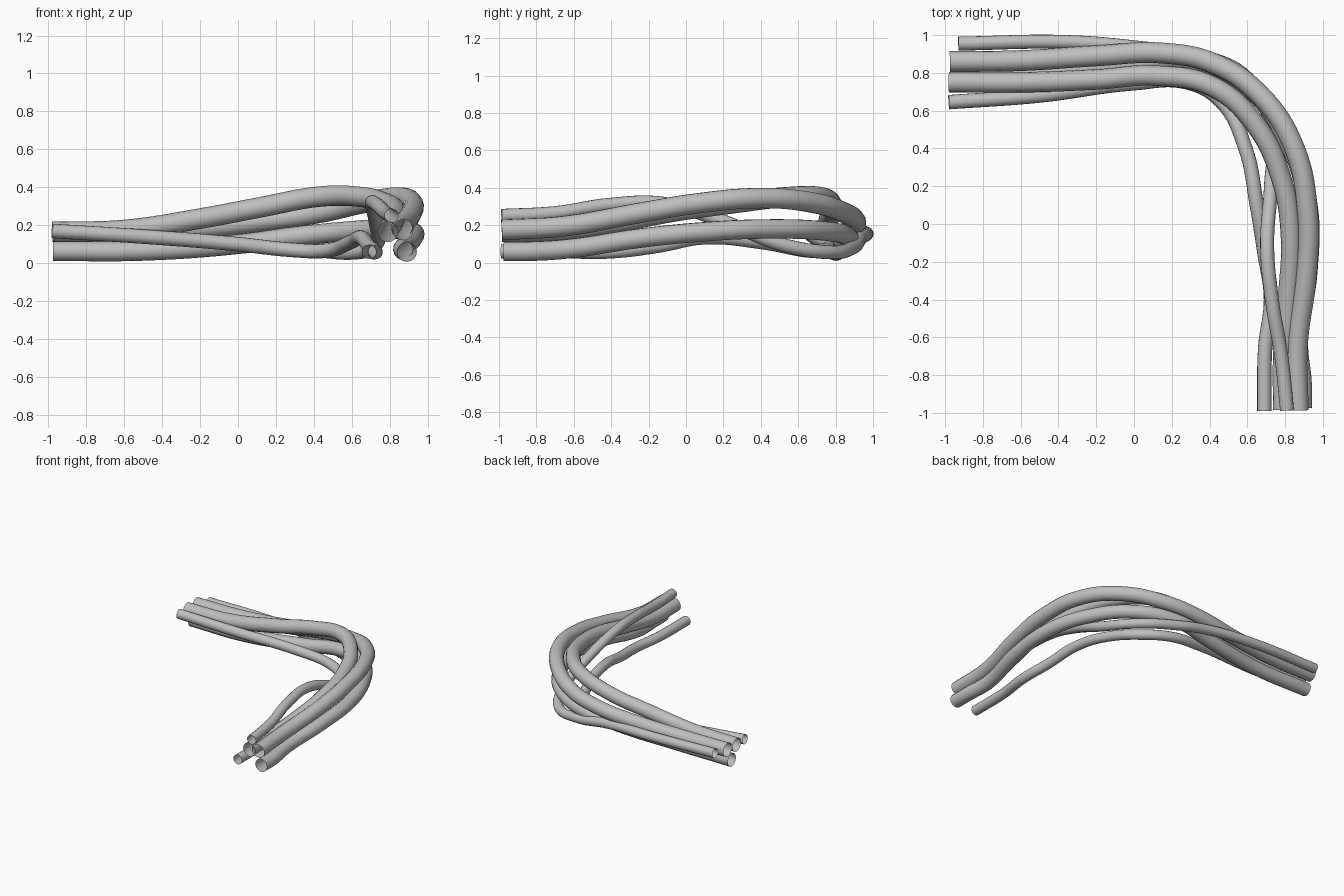
import bpy

cube = bpy.data.objects.get("Cube")
if cube:
    bpy.data.objects.remove(cube, do_unlink=True)

# One grey for every hose
grey = bpy.data.materials.new("hose grey")
grey.use_nodes = True
colour = (0.52, 0.52, 0.52, 1)
grey.diffuse_color = colour
grey.node_tree.nodes["Principled BSDF"].inputs["Base Color"].default_value = colour


def hose(name, radius, path):
    """Open-ended round tube swept along a smooth path."""
    curve = bpy.data.curves.new(name, "CURVE")
    curve.dimensions = "3D"
    curve.resolution_u = 8
    curve.bevel_depth = radius
    curve.bevel_resolution = 6
    curve.use_fill_caps = False
    spline = curve.splines.new("BEZIER")
    spline.bezier_points.add(len(path) - 1)
    for point, place in zip(spline.bezier_points, path):
        point.co = place
        point.handle_left_type = point.handle_right_type = "AUTO"
    curve.materials.append(grey)
    obj = bpy.data.objects.new(name, curve)
    bpy.context.collection.objects.link(obj)
    # Turn the sweep into a smooth mesh
    bpy.ops.object.select_all(action="DESELECT")
    obj.select_set(True)
    bpy.context.view_layer.objects.active = obj
    bpy.ops.object.convert(target="MESH")
    bpy.ops.object.shade_smooth_by_angle()


# Thin hose on the inside of the bend, dipping low
hose("inner_thin_hose", 0.038, [
    (-.98, .645, .17), (-.5, .68, .14), (0, .745, .1), (.28, .75, .07),
    (.46, .65, .065), (.59, .4, .11), (.65, .1, .135), (.69, -.15, .09),
    (.725, -.4, .06), (.695, -.65, .06), (.69, -.99, .06)])

# Thick upper hose, inside lane
hose("upper_inner_hose", 0.054, [
    (-.98, .75, .165), (-.6, .75, .175), (-.2, .765, .235), (.12, .785, .295),
    (.42, .725, .35), (.64, .53, .35), (.78, .24, .315), (.83, -.05, .275),
    (.815, -.4, .21), (.79, -.7, .17), (.79, -.985, .165)])

# Thick upper hose, outside lane
hose("upper_outer_hose", 0.055, [
    (-.975, .86, .165), (-.6, .865, .165), (-.2, .89, .185), (.15, .905, .225),
    (.42, .85, .265), (.67, .68, .32), (.85, .4, .345), (.92, .05, .315),
    (.915, -.25, .265), (.865, -.65, .195), (.87, -.985, .175)])

# Thin hose that runs outside, dives under the bend and climbs over the bundle
hose("weaving_thin_hose", 0.037, [
    (-.93, .955, .16), (-.35, .963, .15), (.05, .93, .13), (.35, .89, .08),
    (.6, .77, .055), (.73, .5, .1), (.725, .2, .22), (.705, -.12, .315),
    (.73, -.4, .31), (.78, -.7, .265), (.81, -.985, .25)])

# Thick hose along the bottom
hose("lower_hose", 0.052, [
    (-.975, .805, .063), (-.5, .805, .065), (0, .85, .1), (.3, .865, .14),
    (.6, .73, .17), (.82, .43, .18), (.92, .1, .165), (.92, -.25, .13),
    (.87, -.62, .075), (.89, -.85, .06), (.89, -.975, .06)])
